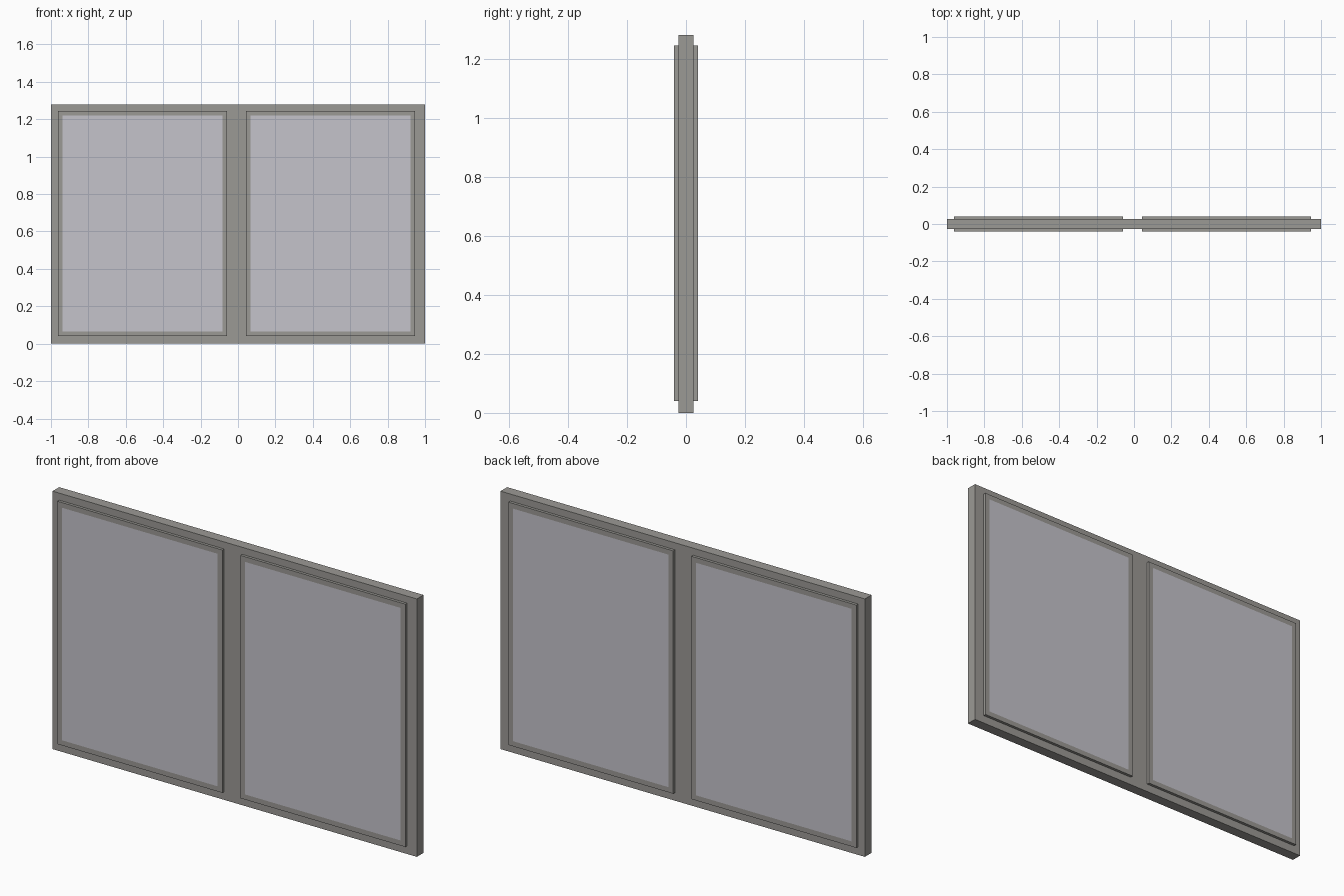
import bpy, bmesh

if "Cube" in bpy.data.objects:
    bpy.data.objects.remove(bpy.data.objects["Cube"])

H = 1.28                      # overall height
FRAME_D, SASH_D = 0.026, 0.04  # half depths
Z0, Z1 = 0.04, 1.245          # sash bottom and top
SASHES = {"left_sash": (-0.963, -0.058), "right_sash": (0.042, 0.947)}
BORDER = 0.036                # visible sash border around the glass


def material(name, rgb):
    m = bpy.data.materials.new(name)
    m.diffuse_color = (*rgb, 1)
    m.use_nodes = True
    m.node_tree.nodes["Principled BSDF"].inputs["Base Color"].default_value = m.diffuse_color
    return m


GREY = material("warm grey frame", (0.33, 0.32, 0.30))
GLASS = material("pale lilac glass", (0.56, 0.55, 0.60))


def finish(bm, name, mats):
    bmesh.ops.recalc_face_normals(bm, faces=bm.faces)
    me = bpy.data.meshes.new(name)
    bm.to_mesh(me)
    bm.free()
    ob = bpy.data.objects.new(name, me)
    for m in mats:
        me.materials.append(m)
    bpy.context.collection.objects.link(ob)
    return ob


# outer frame: a grid of cells with the two openings left out, then extruded
xs = [-1, *SASHES["left_sash"], *SASHES["right_sash"], 1]
zs = [0, Z0, Z1, H]
bm = bmesh.new()
grid = [[bm.verts.new((x, -FRAME_D, z)) for z in zs] for x in xs]
for i in range(5):
    for k in range(3):
        if k == 1 and i in (1, 3):
            continue
        bm.faces.new((grid[i][k], grid[i + 1][k], grid[i + 1][k + 1], grid[i][k + 1]))
ext = bmesh.ops.extrude_face_region(bm, geom=bm.faces[:], use_keep_orig=True)
bmesh.ops.translate(bm, vec=(0, 2 * FRAME_D, 0),
                    verts=[v for v in ext["geom"] if isinstance(v, bmesh.types.BMVert)])
finish(bm, "window_frame", [GREY])

# sashes: slabs proud of the frame, with flush glass inset on both faces
for name, (x0, x1) in SASHES.items():
    bm = bmesh.new()
    bmesh.ops.create_cube(bm, size=1)
    bmesh.ops.scale(bm, vec=(x1 - x0, 2 * SASH_D, Z1 - Z0), verts=bm.verts)
    bmesh.ops.translate(bm, vec=((x0 + x1) / 2, 0, (Z0 + Z1) / 2), verts=bm.verts)
    bm.normal_update()
    panes = [f for f in bm.faces if abs(f.normal.y) > 0.9]
    for f in panes:
        bmesh.ops.inset_individual(bm, faces=[f], thickness=BORDER)
        f.material_index = 1
    finish(bm, name, [GREY, GLASS])
